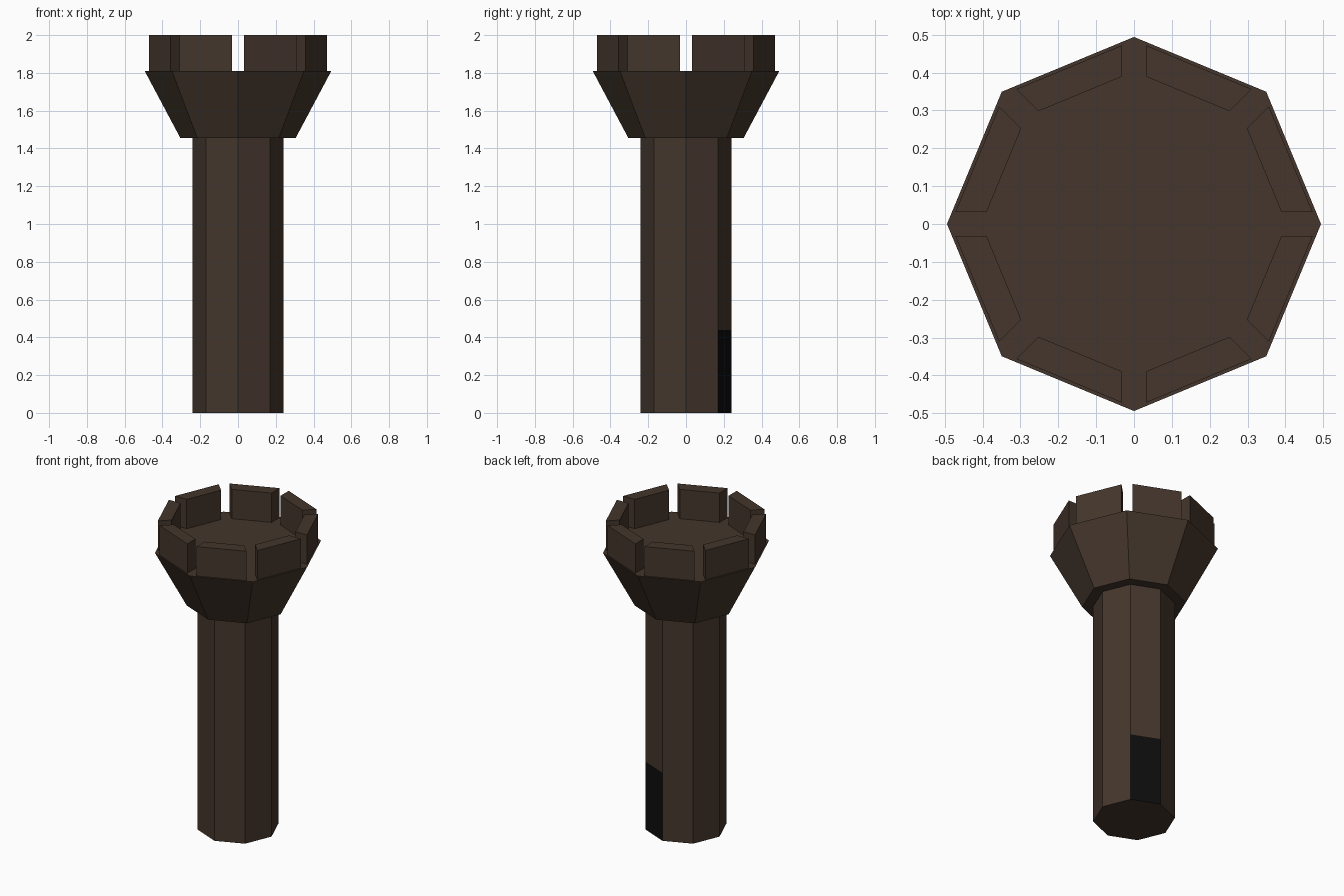
import bpy, bmesh
from math import radians, cos, sin, tan, pi
from mathutils import Matrix, Vector

if "Cube" in bpy.data.objects:
    bpy.data.objects.remove(bpy.data.objects["Cube"])


def material(name, color):
    m = bpy.data.materials.new(name)
    m.diffuse_color = (*color, 1)
    m.use_nodes = True
    m.node_tree.nodes["Principled BSDF"].inputs["Base Color"].default_value = m.diffuse_color
    return m


stone = material("brown_stone", (0.058, 0.037, 0.025))
dark = material("dark_opening", (0.004, 0.004, 0.004))


def finish(name, bm, *mats):
    bmesh.ops.recalc_face_normals(bm, faces=bm.faces[:])
    me = bpy.data.meshes.new(name)
    bm.to_mesh(me)
    bm.free()
    for m in mats:
        me.materials.append(m)
    ob = bpy.data.objects.new(name, me)
    bpy.context.collection.objects.link(ob)
    return ob


def octagon(r, z):
    return [(r * cos(i * pi / 4), r * sin(i * pi / 4), z) for i in range(8)]


def loft(bottom, top):
    """Closed solid between two matching outlines."""
    bm = bmesh.new()
    a = [bm.verts.new(p) for p in bottom]
    b = [bm.verts.new(p) for p in top]
    n = len(a)
    for i in range(n):
        bm.faces.new((a[i], a[(i + 1) % n], b[(i + 1) % n], b[i]))
    bm.faces.new(a[::-1])
    bm.faces.new(b)
    return bm


# Shaft, with one side split to make the dark doorway at the back
SHAFT_TOP, DOOR_TOP, FLOOR = 1.455, 0.44, 1.81
bm = loft(octagon(0.24, 0), octagon(0.24, SHAFT_TOP))
out = Vector((cos(radians(67.5)), sin(radians(67.5)), 0))
side = next(f for f in bm.faces if f.calc_center_median().normalized().z < 0.99
            and f.calc_center_median().to_2d().normalized().dot(out.to_2d()) > 0.99)
bmesh.ops.bisect_plane(bm, geom=[side, *side.edges, *side.verts],
                       plane_co=(0, 0, DOOR_TOP), plane_no=(0, 0, 1))
for f in bm.faces:
    c = f.calc_center_median()
    if c.to_2d().length > 0.1 and c.to_2d().normalized().dot(out.to_2d()) > 0.99 and c.z < DOOR_TOP:
        f.material_index = 1
finish("tower_shaft", bm, stone, dark)

# Flared head carrying the platform
finish("flared_head", loft(octagon(0.305, SHAFT_TOP), octagon(0.494, FLOOR)), stone)

# Battlements: one block per side, with parallel-sided gaps at the corners
GAP, R_OUT, R_IN = 0.032, 0.485, 0.4025


def block_outline(z):
    pts = []
    for r, order in ((R_OUT, (-1, 1)), (R_IN, (1, -1))):
        apothem = r * cos(pi / 8)
        half = apothem * tan(pi / 8) - GAP / cos(pi / 8)
        pts += [(apothem, s * half, z) for s in order]
    return pts


for i in range(8):
    bm = loft(block_outline(FLOOR), block_outline(2.0))
    bm.transform(Matrix.Rotation(pi / 8 + i * pi / 4, 4, 'Z'))
    finish(f"battlement_{i + 1}", bm, stone)
